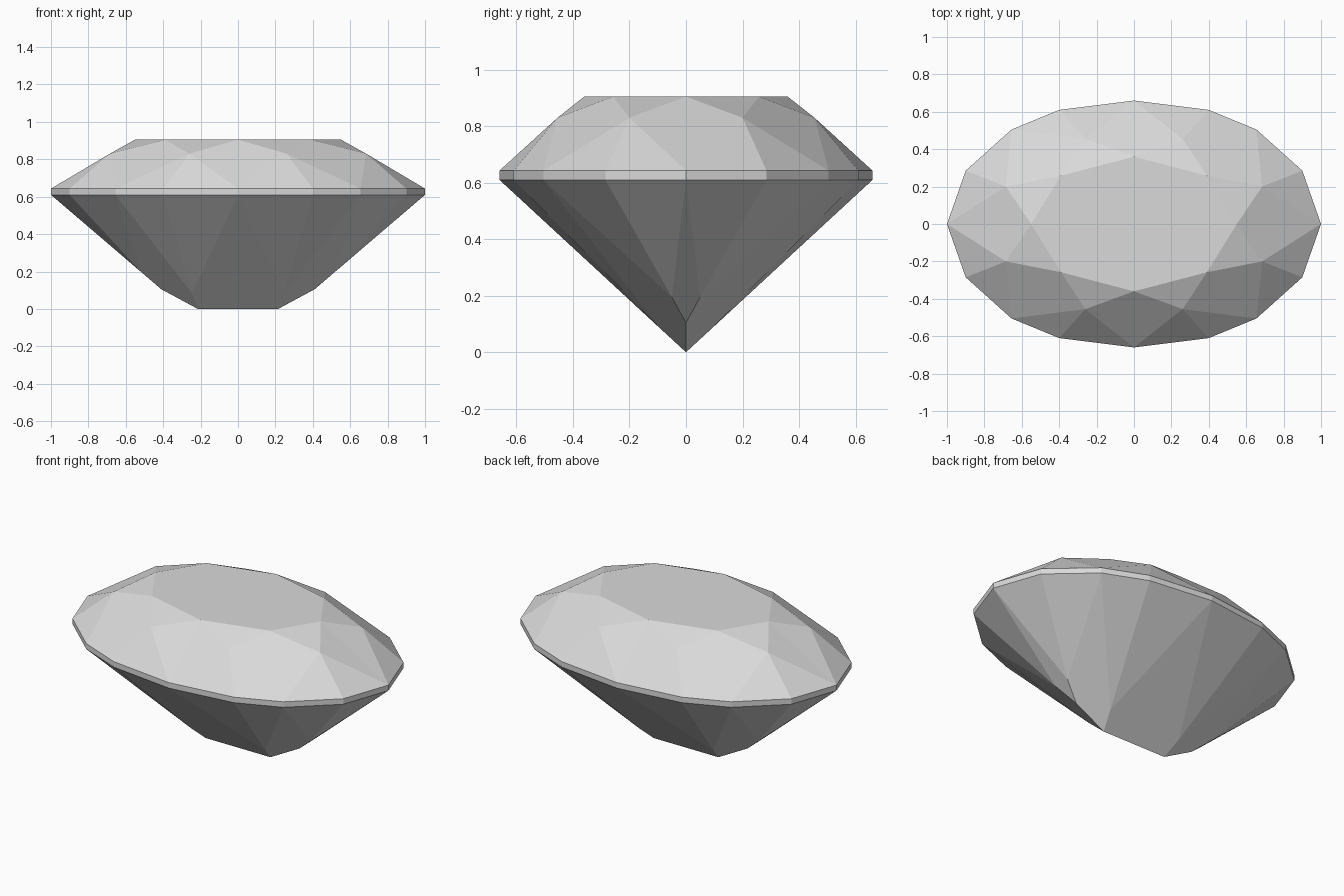
import bpy
import bmesh
from mathutils import Vector

cube = bpy.data.objects.get("Cube")
if cube:
    bpy.data.objects.remove(cube, do_unlink=True)

TABLE_Z, STAR_Z, GIRDLE_TOP, GIRDLE_LOW = 0.905, 0.83, 0.643, 0.61

# Corner points of one quarter of the oval, from the long end to the wide side
girdle = [(1, 0), (0.9, 0.285), (0.655, 0.505), (0.4, 0.61), (0, 0.66)]
table = [(0.55, 0), (0.39, 0.258), (0, 0.36)]
stars = [(0.685, 0.2), (0.26, 0.455)]


def at_height(points, z):
    return [Vector((x, y, z)) for x, y in points]


T = at_height(table, TABLE_Z)
S = at_height(stars, STAR_Z)
G = at_height(girdle, GIRDLE_TOP)
L = at_height(girdle, GIRDLE_LOW)
P = [Vector((0.515, 0.05, 0.195)), Vector((0.245, 0.09, 0.083))]
keel_mid = Vector((0, 0, 0))
keel_end = Vector((0.215, 0, 0))
end_tip = Vector((0.41, 0, 0.105))

# Table and crown main facets
facets = [
    [Vector((0, 0, TABLE_Z)), *T],
    [T[0], G[0], S[0]],
    [T[1], S[0], G[2], S[1]],
    [T[2], S[1], G[4]],
]
# Star facets, upper girdle facets and lower girdle facets
for i in range(2):
    facets.append([T[i], S[i], T[i + 1]])
    for j in (2 * i, 2 * i + 1):
        facets.append([S[i], G[j], G[j + 1]])
        facets.append([P[i], L[j + 1], L[j]])
# Girdle band
for j in range(4):
    facets.append([G[j], L[j], L[j + 1], G[j + 1]])
# Pavilion main facets
facets += [
    [end_tip, P[0], L[0]],
    [keel_end, P[1], L[2], P[0], end_tip],
    [keel_mid, L[4], P[1], keel_end],
]

# Mirror the quarter into the whole stone and join the halved facets
bm = bmesh.new()
for sx in (1, -1):
    for sy in (1, -1):
        for facet in facets:
            bm.faces.new([bm.verts.new((p.x * sx, p.y * sy, p.z)) for p in facet])
bmesh.ops.remove_doubles(bm, verts=bm.verts, dist=0.001)
bmesh.ops.recalc_face_normals(bm, faces=bm.faces)
bmesh.ops.dissolve_limit(bm, angle_limit=0.01, verts=bm.verts, edges=bm.edges)

mesh = bpy.data.meshes.new("oval_gem")
bm.to_mesh(mesh)
bm.free()
gem = bpy.data.objects.new("oval_gem", mesh)
bpy.context.collection.objects.link(gem)

# Pale grey stone
colour = (0.7, 0.7, 0.7, 1)
mat = bpy.data.materials.new("pale_grey")
mat.use_nodes = True
mat.diffuse_color = colour
for node in mat.node_tree.nodes:
    if node.type == "BSDF_PRINCIPLED":
        node.inputs["Base Color"].default_value = colour
mesh.materials.append(mat)
